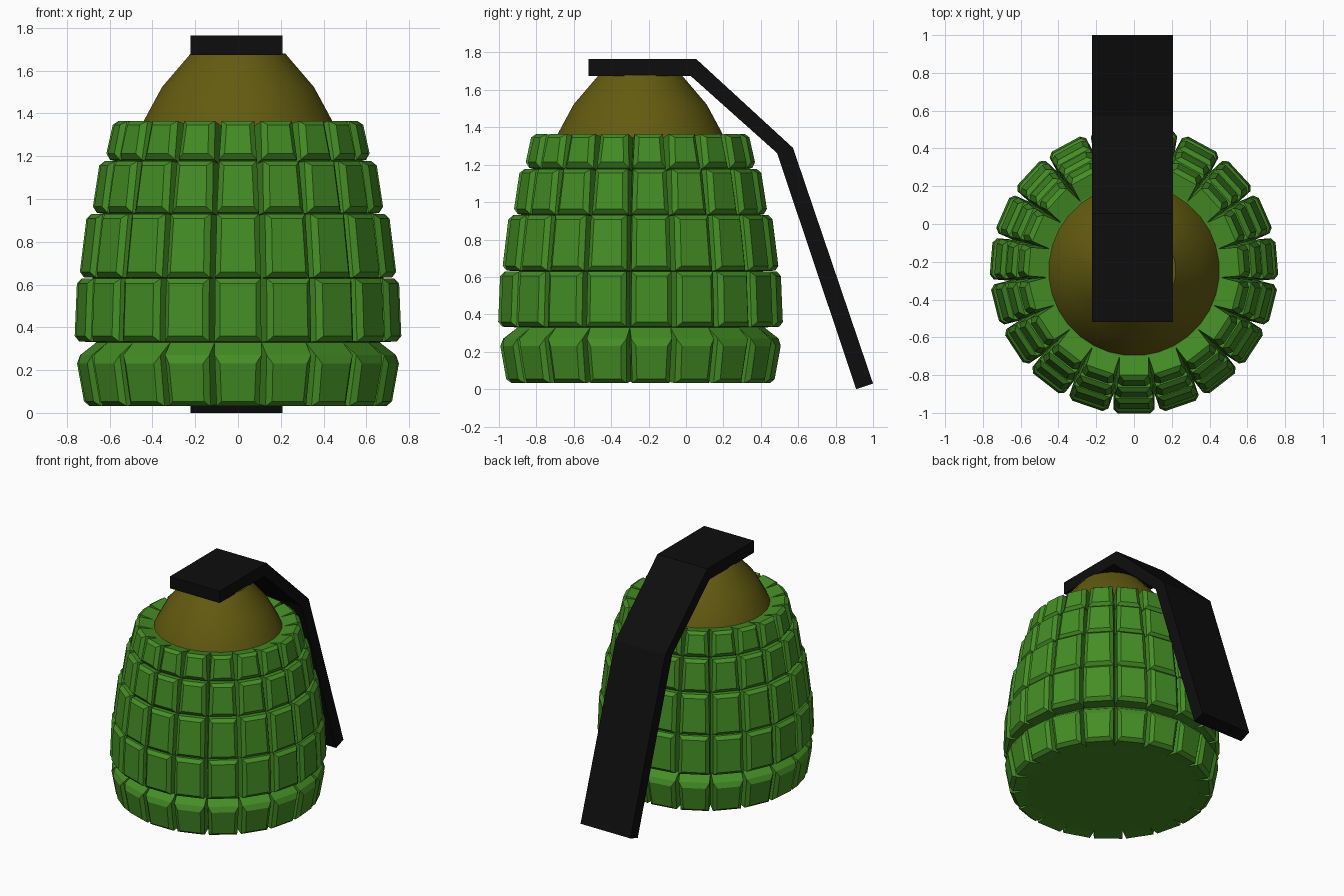
import bpy, bmesh, math

if "Cube" in bpy.data.objects:
    bpy.data.objects.remove(bpy.data.objects["Cube"])

N = 19                 # blocks around the body
CY = -0.245            # body axis in y
TAN = math.tan(math.pi / N)


def material(name, rgb):
    m = bpy.data.materials.new(name)
    m.diffuse_color = (*rgb, 1)
    m.use_nodes = True
    m.node_tree.nodes["Principled BSDF"].inputs["Base Color"].default_value = m.diffuse_color
    return m


GREEN = material("green", (0.058, 0.27, 0.018))
OLIVE = material("olive", (0.125, 0.105, 0.005))
BLACK = material("black", (0.004, 0.004, 0.004))


def finish(bm, name, mat):
    bmesh.ops.recalc_face_normals(bm, faces=bm.faces)
    me = bpy.data.meshes.new(name)
    bm.to_mesh(me)
    bm.free()
    ob = bpy.data.objects.new(name, me)
    bpy.context.collection.objects.link(ob)
    me.materials.append(mat)
    return ob


def lathe(name, profile, sides, mat, cap_top=True):
    # rings of (radius, z), corners half a step off the front direction
    bm = bmesh.new()
    rings = []
    for r, z in profile:
        ring = []
        for i in range(sides):
            a = -math.pi / 2 + (i + 0.5) * 2 * math.pi / sides
            ring.append(bm.verts.new((r * math.cos(a), CY + r * math.sin(a), z)))
        rings.append(ring)
    for lo, hi in zip(rings, rings[1:]):
        for i in range(sides):
            j = (i + 1) % sides
            bm.faces.new((lo[i], lo[j], hi[j], hi[i]))
    bm.faces.new(rings[0])
    bm.faces.new(rings[-1])
    return finish(bm, name, mat)


# inner core: apothem and height at each row boundary
core = [(0.60, 0.04), (0.655, 0.33), (0.64, 0.63), (0.595, 0.925), (0.53, 1.165), (0.455, 1.34)]
lathe("body_core", [(r / math.cos(math.pi / N), z) for r, z in core], N, GREEN)

# raised blocks: outer (apothem, z) at the bottom and top of each row
outer = [((0.712, 0.03), (0.752, 0.255)),
         ((0.76, 0.335), (0.748, 0.628)),
         ((0.738, 0.635), (0.702, 0.932)),
         ((0.678, 0.94), (0.642, 1.18)),
         ((0.617, 1.19), (0.578, 1.37))]
bm = bmesh.new()
rim = []
for k, (ob_, ot) in enumerate(outer):
    ib, it = core[k], core[k + 1]
    for i in range(N):
        a = -math.pi / 2 + i * 2 * math.pi / N
        c, s = math.cos(a), math.sin(a)

        def pair(p, base):
            w = base[0] * TAN   # sides stay parallel from the core outward
            return [bm.verts.new((p[0] * c - t * w * s, CY + p[0] * s + t * w * c, p[1]))
                    for t in (-1, 1)]
        b0, b1 = pair(ib, ib)
        t0, t1 = pair(it, it)
        d0, d1 = pair(ob_, ib)
        u0, u1 = pair(ot, it)
        front = bm.faces.new((d0, d1, u1, u0))
        for q in ((b0, b1, d1, d0), (u0, u1, t1, t0), (b0, d0, u0, t0), (d1, b1, t1, u1)):
            bm.faces.new(q)
        rim += list(front.edges)
bmesh.ops.recalc_face_normals(bm, faces=bm.faces)
bmesh.ops.bevel(bm, geom=rim, offset=0.024, offset_type='OFFSET', segments=1,
                profile=0.5, affect='EDGES')
finish(bm, "body_blocks", GREEN)

# fuse cap under the lever
cap = lathe("fuse_cap", [(0.46, 1.32), (0.44, 1.37), (0.357, 1.523), (0.222, 1.68)], 32, OLIVE)
bpy.context.view_layer.objects.active = cap
cap.select_set(True)
bpy.ops.object.shade_smooth_by_angle(angle=math.radians(30))

# safety lever: bent strip profile in y, z extruded across x
path = [(-0.52, 1.765), (0.055, 1.765), (0.572, 1.29), (1.0, 0.03),
        (0.91, 0.0), (0.487, 1.262), (0.027, 1.673), (-0.52, 1.673)]
bm = bmesh.new()
left = [bm.verts.new((-0.222, y, z)) for y, z in path]
right = [bm.verts.new((0.207, y, z)) for y, z in path]
n = len(path)
for i in range(n):
    j = (i + 1) % n
    bm.faces.new((left[i], left[j], right[j], right[i]))
for side in (left, right):
    for i in range(3):
        bm.faces.new((side[i], side[i + 1], side[n - 2 - i], side[n - 1 - i]))
finish(bm, "safety_lever", BLACK)
